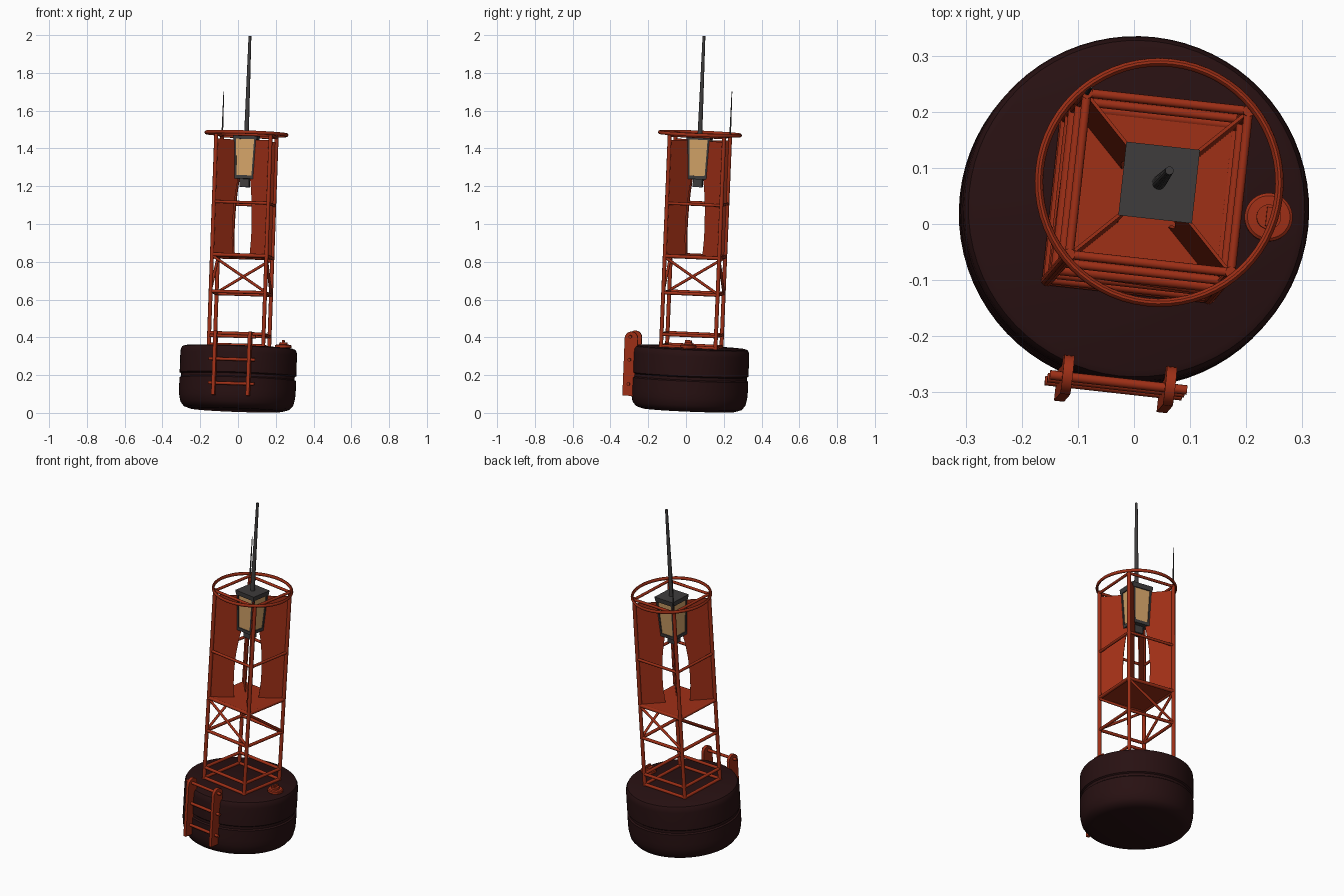
import bpy, bmesh, math
from mathutils import Matrix, Vector

if "Cube" in bpy.data.objects:
    bpy.data.objects.remove(bpy.data.objects["Cube"])

# Whole buoy leans slightly and is yawed a little
LEAN = Vector((0, 0, 1)).rotation_difference(Vector((0.0355, 0.041, 1))).to_matrix().to_4x4()
PLACE = Matrix.Translation((-0.007, 0.014, 0.015)) @ LEAN @ Matrix.Rotation(math.radians(-6.3), 4, 'Z')


def material(name, rgb):
    m = bpy.data.materials.new(name)
    m.diffuse_color = (*rgb, 1)
    m.use_nodes = True
    m.node_tree.nodes["Principled BSDF"].inputs["Base Color"].default_value = m.diffuse_color
    return m


RED = material("buoy red", (0.34, 0.028, 0.008))
HULL = material("dark hull", (0.021, 0.0055, 0.006))
GREY = material("dark grey", (0.048, 0.045, 0.045))
GLASS = material("amber glass", (0.66, 0.37, 0.14))


def finish(name, bm, mat, smooth=True):
    bmesh.ops.recalc_face_normals(bm, faces=bm.faces[:])
    me = bpy.data.meshes.new(name)
    bm.to_mesh(me)
    bm.free()
    me.materials.append(mat)
    ob = bpy.data.objects.new(name, me)
    bpy.context.collection.objects.link(ob)
    ob.matrix_world = PLACE
    if smooth:
        bpy.ops.object.select_all(action='DESELECT')
        ob.select_set(True)
        bpy.context.view_layer.objects.active = ob
        bpy.ops.object.shade_smooth_by_angle(angle=math.radians(35))
    return ob


def tube(bm, a, b, r, r2=None, seg=12):
    a, b = Vector(a), Vector(b)
    d = b - a
    m = Matrix.Translation((a + b) / 2) @ d.to_track_quat('Z', 'Y').to_matrix().to_4x4()
    bmesh.ops.create_cone(bm, cap_ends=True, segments=seg, radius1=r,
                          radius2=r if r2 is None else r2, depth=d.length, matrix=m)


def box(bm, c, s):
    bmesh.ops.create_cube(bm, size=1, matrix=Matrix.Translation(c) @ Matrix.Diagonal((*s, 1)))


def lathe(bm, pts, seg=64, center=(0, 0, 0), closed=False):
    vs = [bm.verts.new(Vector((r, 0, z)) + Vector(center)) for r, z in pts]
    n = len(vs)
    es = [bm.edges.new((vs[i], vs[(i + 1) % n])) for i in range(n if closed else n - 1)]
    bmesh.ops.spin(bm, geom=vs + es, cent=center, axis=(0, 0, 1), angle=2 * math.pi, steps=seg)
    bmesh.ops.remove_doubles(bm, verts=bm.verts[:], dist=1e-5)


def prism(bm, pts, offset):
    f = bm.faces.new([bm.verts.new(p) for p in pts])
    ext = bmesh.ops.extrude_face_region(bm, geom=[f])
    bmesh.ops.translate(bm, vec=offset, verts=[g for g in ext['geom'] if isinstance(g, bmesh.types.BMVert)])


# Float hull with a groove round the middle
bm = bmesh.new()
lathe(bm, [(0, 0), (0.245, 0), (0.28, 0.011), (0.299, 0.034), (0.307, 0.07), (0.309, 0.1), (0.309, 0.163),
           (0.301, 0.169), (0.301, 0.184), (0.309, 0.19), (0.309, 0.295), (0.307, 0.315),
           (0.3, 0.328), (0.288, 0.333), (0, 0.333)], 72)
finish("float_hull", bm, HULL)

# Tower posts and horizontal rails
H = 0.145
corners = [(-H, -H), (H, -H), (H, H), (-H, H)]
bm = bmesh.new()
for x, y in corners:
    tube(bm, (x, y, 0.325), (x, y, 1.465), 0.0105)
finish("tower_posts", bm, RED)
bm = bmesh.new()
for z, r in [(0.338, 0.009), (0.40, 0.009), (0.62, 0.009), (0.815, 0.01), (1.095, 0.008), (1.455, 0.008)]:
    for i in range(4):
        tube(bm, (*corners[i], z), (*corners[(i + 1) % 4], z), r)
finish("tower_rails", bm, RED)

# One diagonal brace per side
bm = bmesh.new()
for i in range(4):
    tube(bm, (*corners[i], 0.81), (*corners[(i + 1) % 4], 0.625), 0.0075)
finish("diagonal_braces", bm, RED)

# Platform
bm = bmesh.new()
box(bm, (0, 0, 0.817), (2 * H, 2 * H, 0.012))
finish("platform", bm, RED, False)

# Radial plates from each post, with curved inner edges
edge = [(0.066, 0.82), (0.074, 0.91), (0.075, 0.99), (0.07, 1.08), (0.06, 1.16), (0.046, 1.235), (0.046, 1.43)]
bm = bmesh.new()
for x, y in corners:
    d = Vector((x, y, 0)).normalized()
    n = Vector((-d.y, d.x, 0)) * 0.006
    outline = [(0.205, 1.43), (0.205, 0.82)] + edge
    prism(bm, [d * r + Vector((0, 0, z)) - n / 2 for r, z in outline], n)
finish("reflector_plates", bm, RED, False)

# Ring at the top
bm = bmesh.new()
circle = [k * math.pi / 5 for k in range(10)]
lathe(bm, [(0.2145 + 0.0075 * math.cos(t), 1.465 + 0.0095 * math.sin(t)) for t in circle], 64, closed=True)
finish("top_ring", bm, RED)


def taper_block(bm, h1, z1, h2, z2):
    tube_m = Matrix.Translation((0, 0, (z1 + z2) / 2)) @ Matrix.Rotation(math.pi / 4, 4, 'Z')
    bmesh.ops.create_cone(bm, cap_ends=True, segments=4, radius1=h1 * math.sqrt(2),
                          radius2=h2 * math.sqrt(2), depth=z2 - z1, matrix=tube_m)


# Lantern: glass body, corner frame, base and cap
bm = bmesh.new()
taper_block(bm, 0.048, 1.235, 0.057, 1.445)
finish("lantern_glass", bm, GLASS, False)
bm = bmesh.new()
taper_block(bm, 0.053, 1.225, 0.0535, 1.243)
taper_block(bm, 0.063, 1.435, 0.066, 1.462)
for sx, sy in [(-1, -1), (1, -1), (1, 1), (-1, 1)]:
    tube(bm, (sx * 0.0465, sy * 0.0465, 1.235), (sx * 0.0555, sy * 0.0555, 1.445), 0.0095, seg=4)
box(bm, (0, 0, 1.205), (0.05, 0.05, 0.045))
finish("lantern_frame", bm, GREY, False)

# Mast and whip antenna
bm = bmesh.new()
tube(bm, (0, 0, 1.455), (0, 0, 1.983), 0.0125, 0.0075, 16)
finish("mast", bm, GREY)
bm = bmesh.new()
tube(bm, (-H, H, 1.45), (-H, H, 1.69), 0.0045, 0.002, 8)
finish("whip_antenna", bm, GREY)

# Ladder: round-topped side plates and rungs
bm = bmesh.new()
arc = [(-0.310 + 0.035 * math.cos(k * math.pi / 10), 0.37 + 0.035 * math.sin(k * math.pi / 10)) for k in range(11)]
for sx in (-1, 1):
    outline = arc + [(-0.345, 0.065), (-0.275, 0.065)]
    prism(bm, [Vector((sx * 0.092 - 0.009, y, z)) for y, z in outline], Vector((0.018, 0, 0)))
finish("ladder_sides", bm, RED)
bm = bmesh.new()
for z in (0.128, 0.256, 0.378):
    tube(bm, (-0.123, -0.314, z), (0.123, -0.314, z), 0.0085)
finish("ladder_rungs", bm, RED)

# Deck hatch with a stepped lid and handle
bm = bmesh.new()
lathe(bm, [(0, 0.328), (0.036, 0.328), (0.036, 0.336), (0.043, 0.338), (0.043, 0.35), (0.038, 0.354),
           (0.022, 0.355), (0.022, 0.366), (0, 0.366)], 32, (0.235, 0.01, 0))
finish("deck_hatch", bm, RED)
bm = bmesh.new()
box(bm, (0.235, 0.01, 0.371), (0.01, 0.034, 0.014))
finish("hatch_handle", bm, RED, False)
